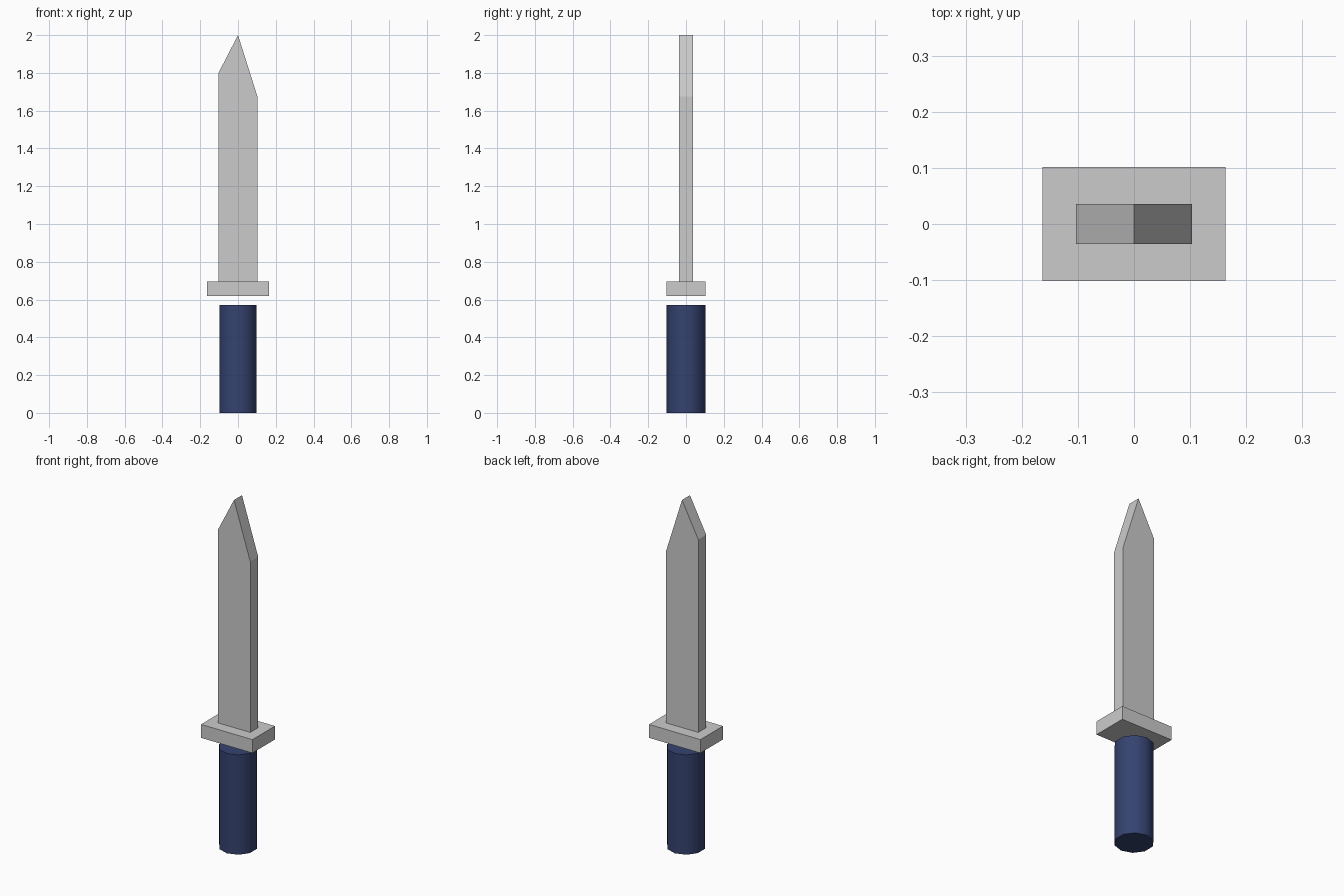
import bpy, bmesh
from math import radians

if "Cube" in bpy.data.objects:
    bpy.data.objects.remove(bpy.data.objects["Cube"])


def prism(name, profile, half_depth):
    """Extrude an x-z outline symmetrically along y."""
    bm = bmesh.new()
    face = bm.faces.new([bm.verts.new((x, -half_depth, z)) for x, z in profile])
    ext = bmesh.ops.extrude_face_region(bm, geom=[face])
    moved = [v for v in ext["geom"] if isinstance(v, bmesh.types.BMVert)]
    bmesh.ops.translate(bm, verts=moved, vec=(0, 2 * half_depth, 0))
    bmesh.ops.recalc_face_normals(bm, faces=bm.faces)
    mesh = bpy.data.meshes.new(name)
    bm.to_mesh(mesh)
    bm.free()
    obj = bpy.data.objects.new(name, mesh)
    bpy.context.collection.objects.link(obj)
    return obj


GUARD_BOTTOM, GUARD_TOP = 0.618, 0.695
HANDLE_TOP = 0.572

# Blade with an uneven point
prism("blade", [(-0.103, GUARD_TOP), (0.103, GUARD_TOP), (0.103, 1.674),
                (0, 2.0), (-0.103, 1.80)], 0.036)

# Cross guard
prism("guard", [(-0.163, GUARD_BOTTOM), (0.163, GUARD_BOTTOM),
                (0.163, GUARD_TOP), (-0.163, GUARD_TOP)], 0.102)

# Ten-sided handle, floating just below the guard
bpy.ops.mesh.primitive_cylinder_add(vertices=10, radius=0.102, depth=HANDLE_TOP,
                                    location=(0, 0, HANDLE_TOP / 2))
handle = bpy.context.object
handle.name = "handle"
bpy.ops.object.shade_smooth_by_angle(angle=radians(45))
navy = bpy.data.materials.new("navy_grip")
navy.diffuse_color = (0.035, 0.055, 0.16, 1)
navy.use_nodes = True
navy.node_tree.nodes["Principled BSDF"].inputs["Base Color"].default_value = navy.diffuse_color
handle.data.materials.append(navy)
